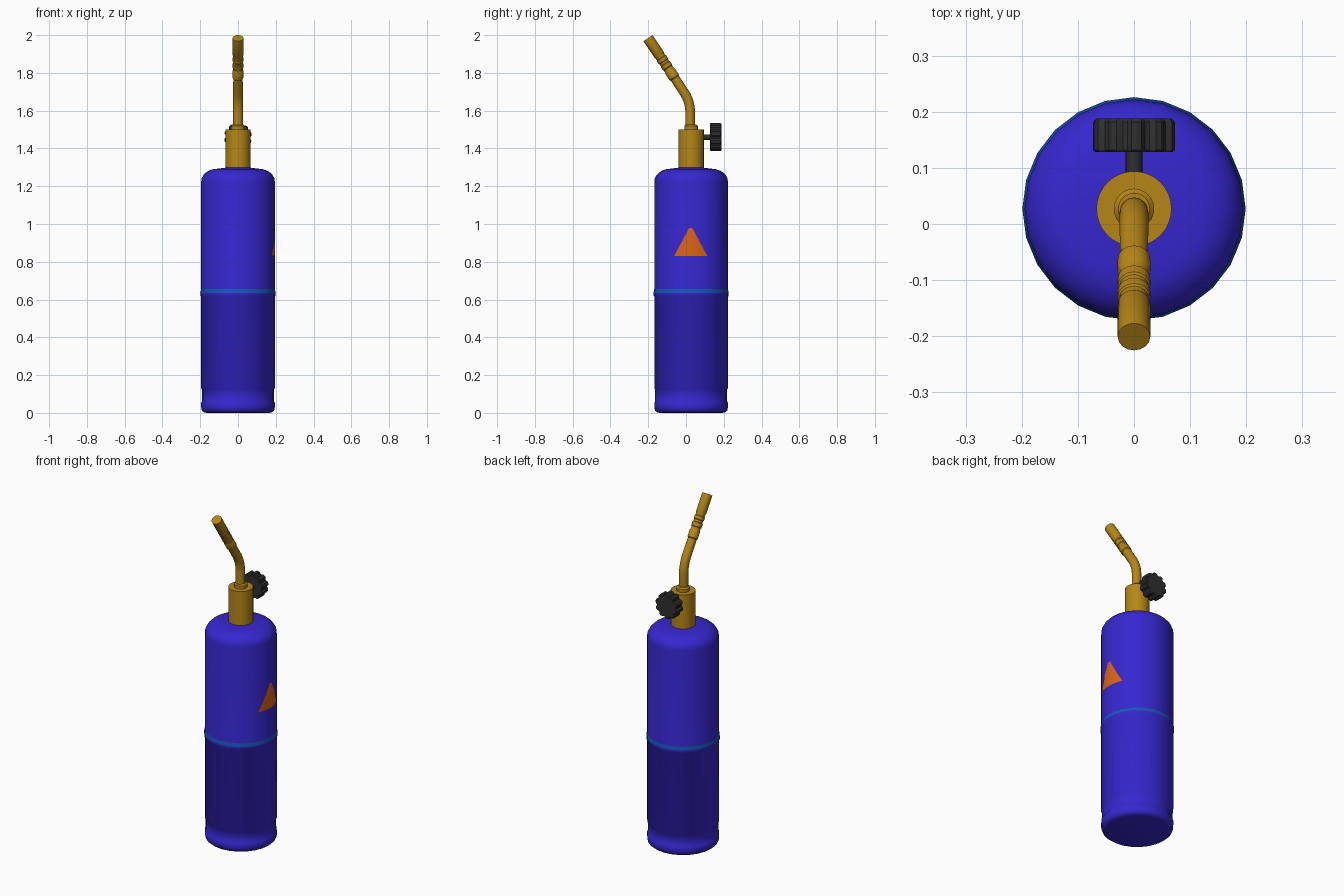
import bpy, bmesh, math
from mathutils import Vector

if "Cube" in bpy.data.objects:
    bpy.data.objects.remove(bpy.data.objects["Cube"])

CY = 0.027  # the tank axis sits slightly behind the origin


def material(name, rgb):
    m = bpy.data.materials.new(name)
    m.diffuse_color = (*rgb, 1)
    m.use_nodes = True
    m.node_tree.nodes["Principled BSDF"].inputs["Base Color"].default_value = m.diffuse_color
    return m


blue = material("tank blue", (0.036, 0.02, 0.62))
cyan = material("stripe blue", (0.008, 0.1, 0.5))
brass = material("brass", (0.47, 0.24, 0.008))
orange = material("warning orange", (0.72, 0.13, 0.008))
black = material("knob black", (0.028, 0.028, 0.028))


def finish(name, bm, mats, angle=35):
    bmesh.ops.recalc_face_normals(bm, faces=bm.faces)
    me = bpy.data.meshes.new(name)
    bm.to_mesh(me)
    bm.free()
    ob = bpy.data.objects.new(name, me)
    bpy.context.collection.objects.link(ob)
    for m in mats:
        me.materials.append(m)
    bpy.context.view_layer.objects.active = ob
    ob.select_set(True)
    bpy.ops.object.shade_smooth_by_angle(angle=math.radians(angle))
    ob.select_set(False)
    return ob


def loft(bm, rings):
    """Skin a list of point rings and cap both ends."""
    loops = [[bm.verts.new(p) for p in r] for r in rings]
    for a, b in zip(loops, loops[1:]):
        n = len(a)
        for i in range(n):
            j = (i + 1) % n
            bm.faces.new((a[i], a[j], b[j], b[i]))
    bm.faces.new(loops[0])
    bm.faces.new(loops[-1])


def lathe(name, profile, sides, mats, angle=35):
    bm = bmesh.new()
    turn = [2 * math.pi * i / sides for i in range(sides)]
    loft(bm, [[(r * math.cos(a), CY + r * math.sin(a), z) for a in turn]
              for r, z in profile])
    return finish(name, bm, mats, angle)


# Tank: rounded foot, shallow groove, raised seam and domed shoulder
R = 0.195
shoulder = [(0.107 + 0.088 * math.cos(t), 1.225 + 0.068 * math.sin(t))
            for t in (math.radians(15 * k) for k in range(7))]
profile = [(0.165, 0.0), (0.18, 0.003), (0.191, 0.012), (R, 0.03), (R, 0.055),
           (0.191, 0.06), (0.191, 0.125), (R, 0.13),
           (R, 0.615), (0.199, 0.62), (0.199, 0.636), (R, 0.655)]
profile += shoulder + [(0.06, 1.299)]
tank = lathe("gas_tank", profile, 24, [blue, cyan], 40)
for f in tank.data.polygons:  # upper slope of the seam is the light stripe
    if 0.637 < f.center.z < 0.654:
        f.material_index = 1

# Warning triangle: thin sheet wrapped on the +x side
bm = bmesh.new()
rows, cols = 10, 8
z0, z1, half = 0.83, 0.978, 0.088
grid = []
for i in range(rows + 1):
    t = i / rows
    w = half * (1 - 0.9 * t)
    line = []
    for j in range(cols + 1):
        y = w * (2 * j / cols - 1)
        x = math.sqrt(0.1968 ** 2 - y * y)
        line.append(bm.verts.new((x, CY - 0.002 + y, z0 + (z1 - z0) * t)))
    grid.append(line)
for i in range(rows):
    for j in range(cols):
        bm.faces.new((grid[i][j], grid[i][j + 1], grid[i + 1][j + 1], grid[i + 1][j]))
sign = finish("warning_triangle", bm, [orange])
if sign.data.polygons[0].normal.x < 0:
    sign.data.flip_normals()

# Valve body and the collar where the pipe enters
lathe("valve_body", [(0.067, 1.28), (0.067, 1.5)], 32, [brass])
lathe("pipe_collar", [(0.036, 1.495), (0.036, 1.518), (0.028, 1.526)], 24, [brass])

# Burner pipe: straight rise, bend, then a stepped nozzle
tip = Vector((0, -0.201, 1.984))
lean = math.atan2(0.555, 0.832)
direction = Vector((0, -math.sin(lean), math.cos(lean)))
by = 0.022
corner = tip - direction * ((by - tip.y) / math.sin(lean))
length = (tip - corner).length
stations = [(Vector((0, by, 1.49)), 0.0, 0.025)]
start, end = corner - Vector((0, 0, 0.06)), corner + direction * 0.06
for k in range(9):  # quadratic bend
    t = k / 8
    p = start * (1 - t) ** 2 + corner * (2 * t * (1 - t)) + end * t * t
    d = (corner - start) * (1 - t) + (end - corner) * t
    stations.append((p, math.atan2(-d.y, d.z), 0.0255))
# distance back from the tip, radius
steps = [(0.255, 0.025), (0.25, 0.029), (0.21, 0.029), (0.205, 0.026),
         (0.19, 0.026), (0.186, 0.029), (0.165, 0.029), (0.161, 0.026),
         (0.15, 0.026), (0.146, 0.029), (0.128, 0.029), (0.124, 0.026),
         (0.112, 0.026), (0.107, 0.029), (0.0, 0.029)]
stations += [(tip - direction * s, lean, r) for s, r in steps]
bm = bmesh.new()
rings = []
for p, a, r in stations:
    side = Vector((0, math.cos(a), math.sin(a)))
    rings.append([p + Vector((1, 0, 0)) * r * math.cos(u) + side * r * math.sin(u)
                  for u in (2 * math.pi * i / 16 for i in range(16))])
loft(bm, rings)
finish("burner_pipe", bm, [brass])

# Control knob: grooved grip on a short stem, axis along y
KZ = 1.46


def y_ring(radii, y, scale=1.0, turn=0.0):
    n = len(radii)
    return [(r * scale * math.cos(2 * math.pi * i / n + turn), y,
             KZ + r * scale * math.sin(2 * math.pi * i / n + turn))
            for i, r in enumerate(radii)]


grip = [0.064, 0.073, 0.075, 0.073, 0.064] * 10
bm = bmesh.new()
loft(bm, [y_ring(grip, y, s) for y, s in
          ((0.128, 0.95), (0.132, 1), (0.182, 1), (0.188, 0.93))])
finish("control_knob", bm, [black], 30)

bm = bmesh.new()
loft(bm, [y_ring([0.015] * 16, y) for y in (0.08, 0.135)])
finish("knob_stem", bm, [black])
